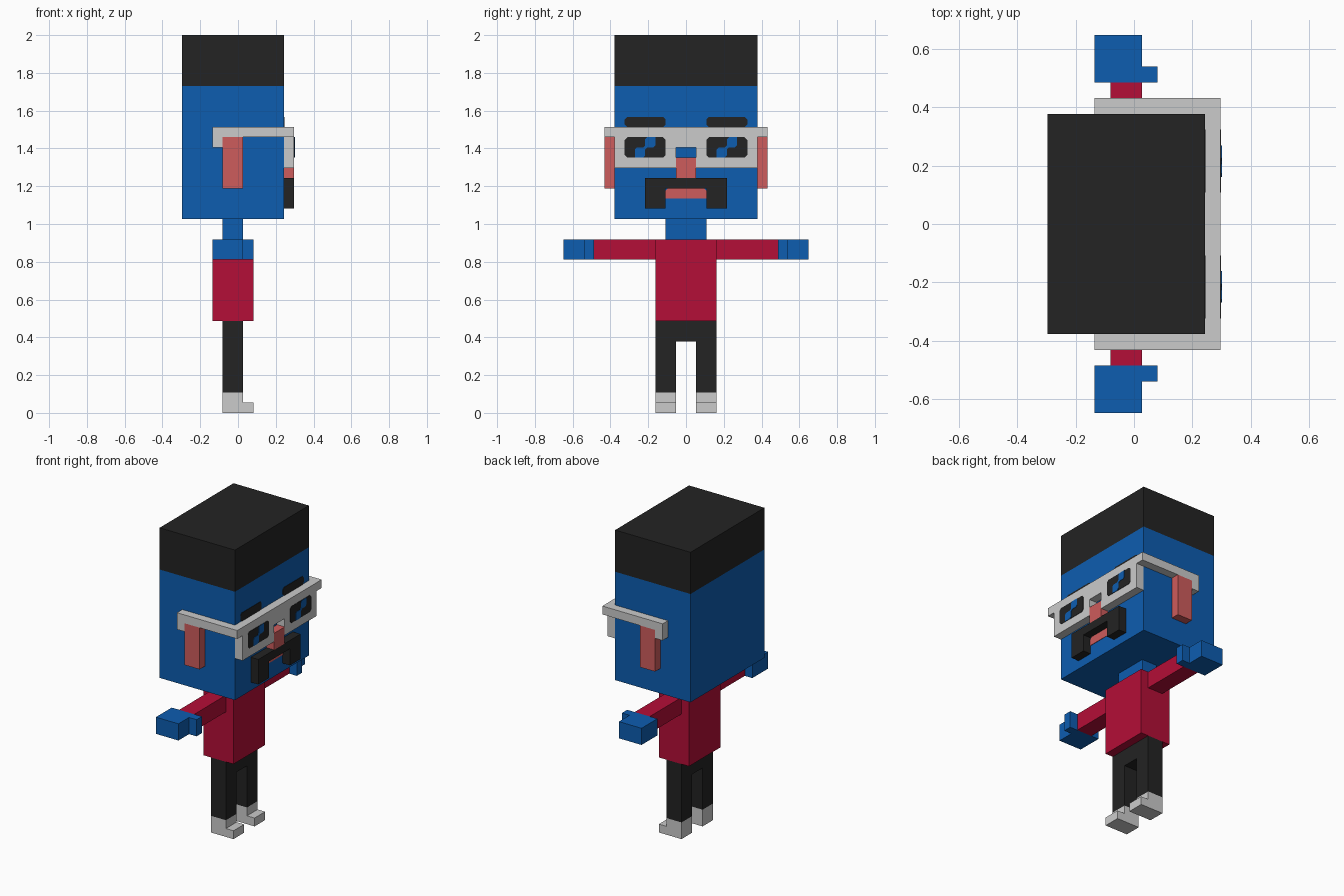
import bpy
import bmesh

if "Cube" in bpy.data.objects:
    bpy.data.objects.remove(bpy.data.objects["Cube"])

U = 2 / 37  # one block of the grid the figure is built on


def material(name, rgb):
    m = bpy.data.materials.new(name)
    m.diffuse_color = (*rgb, 1)
    m.use_nodes = True
    m.node_tree.nodes["Principled BSDF"].inputs["Base Color"].default_value = m.diffuse_color
    return m


BLUE = material("blue skin", (0.004, 0.109, 0.434))
RED = material("red cloth", (0.456, 0.0044, 0.038))
DARK = material("charcoal", (0.0168, 0.0168, 0.0168))
GREY = material("light grey", (0.597, 0.597, 0.597))
PINK = material("pink", (0.617, 0.107, 0.107))


def prism(name, axis, pts, lo, hi, *mats):
    """Extrude a 2D outline along an axis; sizes in blocks."""
    def place(p, t):
        a, b = p
        co = {"x": (t, a, b), "y": (a, t, b), "z": (a, b, t)}[axis]
        return [c * U for c in co]
    bm = bmesh.new()
    base = bm.faces.new([bm.verts.new(place(p, lo)) for p in pts])
    ext = bmesh.ops.extrude_face_region(bm, geom=[base], use_keep_orig=True)
    top = [v for v in ext["geom"] if isinstance(v, bmesh.types.BMVert)]
    shift = [(hi - lo) * U if k == axis else 0 for k in "xyz"]
    bmesh.ops.translate(bm, vec=shift, verts=top)
    bmesh.ops.recalc_face_normals(bm, faces=bm.faces)
    me = bpy.data.meshes.new(name)
    bm.to_mesh(me)
    bm.free()
    for m in mats:
        me.materials.append(m)
    ob = bpy.data.objects.new(name, me)
    bpy.context.collection.objects.link(ob)
    return ob


def box(name, x0, x1, y0, y1, z0, z1, mat):
    return prism(name, "z", [(x0, y0), (x1, y0), (x1, y1), (x0, y1)], z0, z1, mat)


def rounded(y0, y1, z0, z1, c=0.25):
    """Rectangle outline with clipped corners."""
    return [(y0 + c, z0), (y1 - c, z0), (y1, z0 + c), (y1, z1 - c),
            (y1 - c, z1), (y0 + c, z1), (y0, z1 - c), (y0, z0 + c)]


# Head, with the hair cut in as the top band
head = box("head", -5.5, 4.5, -7, 7, 19, 37, BLUE)
head.data.materials.append(DARK)
bm = bmesh.new()
bm.from_mesh(head.data)
bmesh.ops.bisect_plane(bm, geom=bm.verts[:] + bm.edges[:] + bm.faces[:],
                       plane_co=(0, 0, 32 * U), plane_no=(0, 0, 1))
for f in bm.faces:
    f.material_index = int(f.calc_center_median().z > 32 * U)
bm.to_mesh(head.data)
bm.free()

# Face: nose, moustache and mouth
box("nose", 4.5, 5.5, -1, 1, 23, 25, PINK)
prism("moustache", "x", [(-4, 20), (-2, 20), (-2, 22), (2, 22), (2, 20),
                         (4, 20), (4, 23), (-4, 23)], 4.5, 5.5, DARK)
prism("mouth", "x", [(-2, 21), (2, 21), (2, 21.75), (1.75, 22),
                     (-1.75, 22), (-2, 21.75)], 4.5, 4.55, PINK)

# Glasses front, with a notch for the nose
prism("glasses_front", "x", [(-8, 28), (-8, 27), (-7, 27), (-7, 24), (-1, 24), (-1, 26),
                             (1, 26), (1, 24), (7, 24), (7, 27), (8, 27), (8, 28)],
      4.5, 5.5, GREY)

# Torso and neck
box("neck", -1.5, 0.5, -2, 2, 17, 19, BLUE)
box("torso", -2.5, 1.5, -3, 3, 9, 17, RED)

# Trousers as one arch-shaped outline
prism("trousers", "x", [(-3, 2), (-1, 2), (-1, 7), (1, 7), (1, 2),
                        (3, 2), (3, 9), (-3, 9)], -1.5, 0.5, DARK)

# Paired parts on both sides
for s, side in ((-1, "right"), (1, "left")):
    def span(a, b):
        return sorted((s * a, s * b))

    # Ear and glasses arm
    box(f"{side}_ear", -1.5, 0.5, *span(7, 8), 22, 27, PINK)
    prism(f"{side}_glasses_arm", "y", [(-2.5, 28), (-2.5, 26), (-1.5, 26), (-1.5, 27),
                                       (4.5, 27), (4.5, 28)], *span(7, 8), GREY)
    # Eyebrow and eye plates; both pupils step up the same way
    prism(f"{side}_eyebrow", "x", rounded(*span(2, 6), 28, 29), 4.5, 4.55, DARK)
    prism(f"{side}_eye", "x", rounded(*span(2, 6), 25, 27), 5.5, 5.54, DARK)
    c = s * 4
    prism(f"{side}_pupil", "x", [(c - 1, 25), (c - 0.2, 25), (c, 25.2), (c, 25.8), (c + 0.2, 26),
                                 (c + 0.8, 26), (c + 1, 26.2), (c + 1, 27), (c + 0.2, 27),
                                 (c, 26.8), (c, 26.2), (c - 0.2, 26), (c - 0.8, 26),
                                 (c - 1, 25.8)], 5.5, 5.58, BLUE)
    # Arm, and hand with thumb
    box(f"{side}_arm", -1.5, 0.5, *span(3, 9), 15, 17, RED)
    hand = [(-2.5, 9), (1.5, 9), (1.5, 10), (0.5, 10), (0.5, 12), (-2.5, 12)]
    prism(f"{side}_hand", "z", [(x, s * y) for x, y in hand], 15, 17, BLUE)
    # Shoe
    prism(f"{side}_shoe", "y", [(-1.5, 0), (1.5, 0), (1.5, 1), (0.5, 1),
                                (0.5, 2), (-1.5, 2)], *span(1, 3), GREY)
